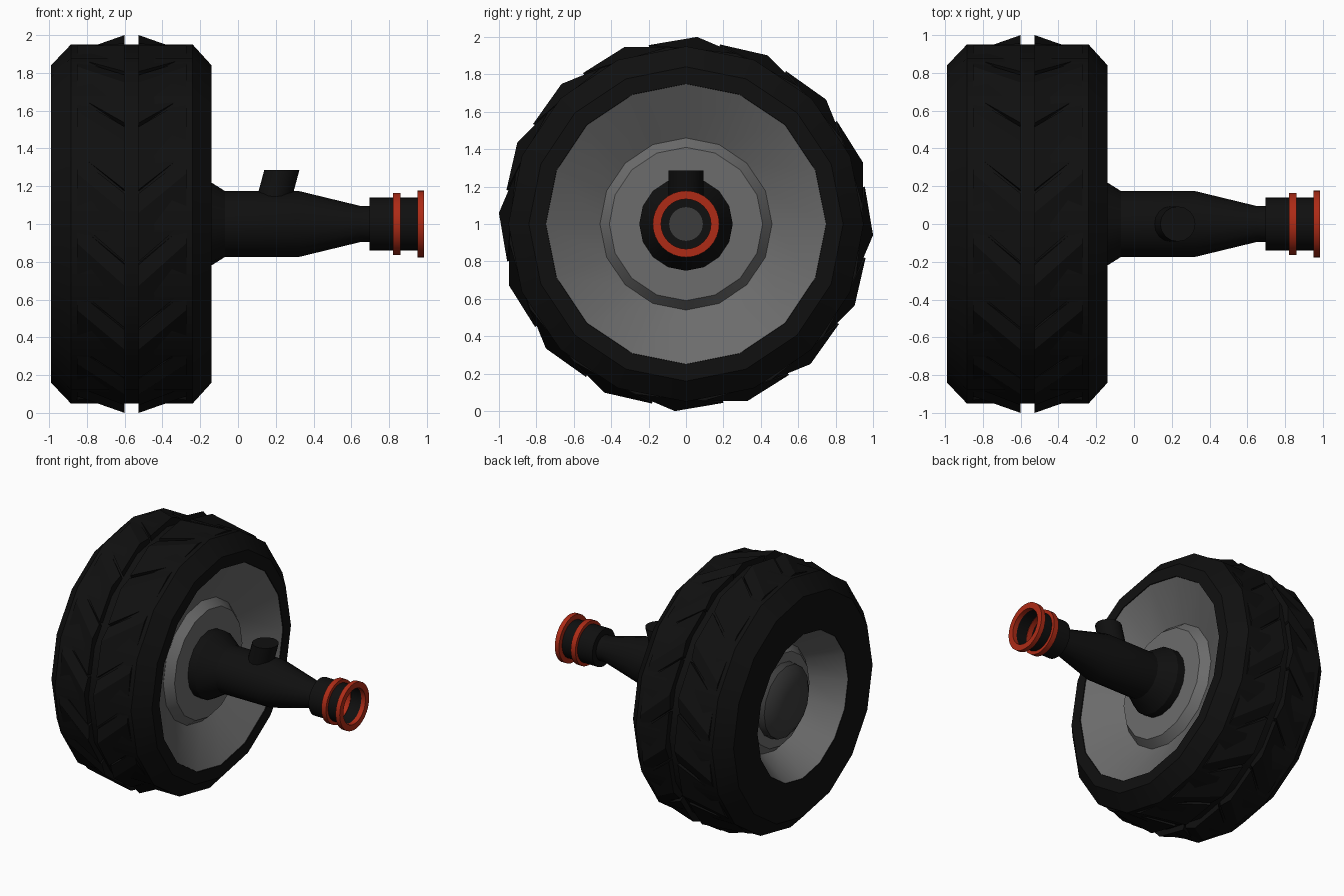
import bpy, bmesh, math

if "Cube" in bpy.data.objects:
    bpy.data.objects.remove(bpy.data.objects["Cube"])

def material(name, rgb):
    m = bpy.data.materials.new(name)
    m.diffuse_color = (*rgb, 1)
    m.use_nodes = True
    m.node_tree.nodes["Principled BSDF"].inputs["Base Color"].default_value = m.diffuse_color
    return m

RUBBER = material("black rubber", (0.005, 0.005, 0.005))
STEEL = material("black metal", (0.005, 0.005, 0.005))
GREY = material("rim grey", (0.15, 0.15, 0.15))
DARK = material("dark grey", (0.045, 0.045, 0.045))
RED = material("seal red", (0.42, 0.024, 0.008))

def polar(x, r, deg):
    a = math.radians(deg)
    return (x, r * math.sin(a), 1 + r * math.cos(a))

def finish(name, bm, mat, angle=30):
    bmesh.ops.remove_doubles(bm, verts=bm.verts, dist=1e-5)
    bmesh.ops.recalc_face_normals(bm, faces=bm.faces)
    me = bpy.data.meshes.new(name)
    bm.to_mesh(me)
    bm.free()
    me.materials.append(mat)
    ob = bpy.data.objects.new(name, me)
    bpy.context.collection.objects.link(ob)
    bpy.ops.object.select_all(action='DESELECT')
    ob.select_set(True)
    bpy.context.view_layer.objects.active = ob
    bpy.ops.object.shade_smooth_by_angle(angle=math.radians(angle))
    return ob

def lathe(name, profile, sides, mat, loop=False):
    """Spin (x, radius) points around the axle line."""
    bm = bmesh.new()
    rings = [[bm.verts.new(polar(x, r, 360 * i / sides)) for i in range(sides)]
             for x, r in profile]
    pairs = list(zip(rings, rings[1:]))
    if loop:
        pairs.append((rings[-1], rings[0]))
    for a, b in pairs:
        for i in range(sides):
            j = (i + 1) % sides
            bm.faces.new((a[i], a[j], b[j], b[i]))
    return finish(name, bm, mat)

# tyre body
lathe("tyre", [(-.99, .55), (-.99, .84), (-.885, .95), (-.24, .95),
               (-.14, .84), (-.14, .75)], 16, RUBBER, loop=True)

# chevron tread blocks: tall at the centre groove, fading out to the shoulder
CENTRE = -.563
STATIONS = [(-11.8, .977), (3.4, 1.002), (9.6, .968)]
bm = bmesh.new()
for side in (-1, 1):
    for k in range(16):
        cols = []
        for deg, r in STATIONS:
            d = deg + 22.5 * k
            inner, outer = CENTRE + side * .037, CENTRE + side * .29
            cols.append([bm.verts.new(p) for p in (
                polar(inner, .9, d), polar(inner, r, d),
                polar(outer, .95 - (1.002 - r) * .4, d + 13), polar(outer, .9, d + 13))])
        for a, b in zip(cols, cols[1:]):
            for i in range(4):
                j = (i + 1) % 4
                bm.faces.new((a[i], a[j], b[j], b[i]))
        bm.faces.new(cols[0])
        bm.faces.new(cols[-1])
finish("tread_blocks", bm, RUBBER, 15)

# dished rim, both sides
lathe("rim", [(-.25, 0), (-.25, .41), (-.31, .46), (-.145, .75), (-.985, .55),
              (-.75, .40), (-.80, .35), (-.80, 0)], 16, GREY)

# hub cap on the outer side
lathe("hub_cap", [(-.79, 0), (-.79, .28), (-.85, .27), (-.885, .22),
                  (-.905, .12), (-.91, 0)], 16, DARK)

# axle housing with flange
lathe("axle_housing", [(-.26, 0), (-.26, .25), (-.19, .25), (-.07, .175), (.32, .175),
                       (.65, .095), (.70, .095), (.70, 0)], 16, STEEL)

# leaning stub on top of the housing
bm = bmesh.new()
bmesh.ops.create_cone(bm, cap_ends=True, segments=16, radius1=.093, radius2=.093, depth=1)
for v in bm.verts:
    z = 1.285 if v.co.z > 0 else 1.08
    v.co.x += .232 + (z - 1.285) * .27
    v.co.z = z
finish("filler_stub", bm, STEEL)

# open end collar with its floor disc
lathe("collar", [(.695, 0), (.695, .14), (.955, .14), (.955, .136),
                 (.71, .136), (.71, 0)], 32, STEEL)
lathe("collar_floor", [(.708, 0), (.708, .09), (.715, .09), (.715, 0)], 32, DARK)

# red seal rings
for name, x0, x1, r in (("inner_seal", .82, .86, .165), ("outer_seal", .95, .985, .178)):
    lathe(name, [(x0, r), (x1, r), (x1, .133), (x0, .133)], 32, RED, loop=True)
